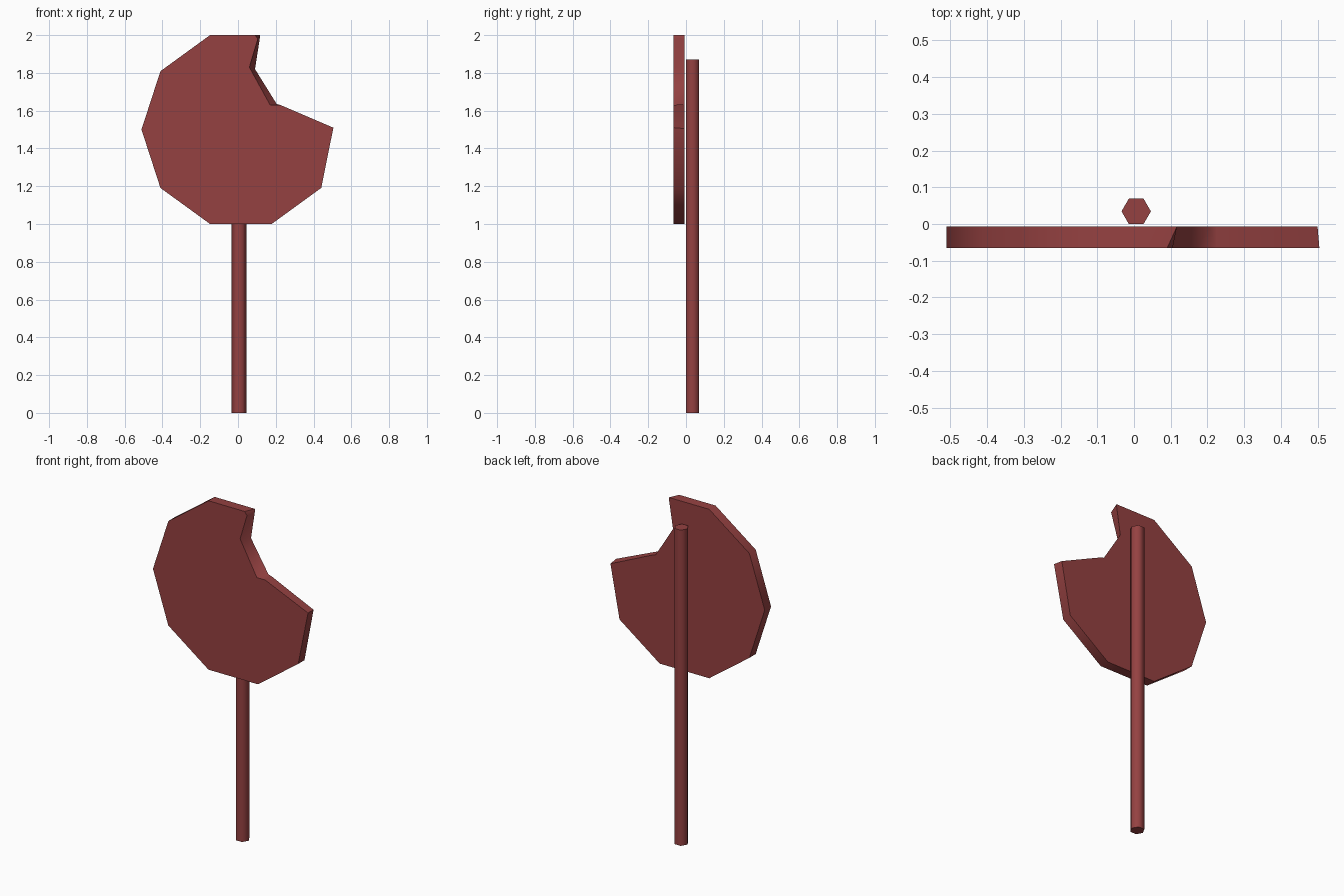
import bpy, bmesh, math

cube = bpy.data.objects.get("Cube")
if cube:
    bpy.data.objects.remove(cube, do_unlink=True)

red = bpy.data.materials.new("dark_red")
red.use_nodes = True
red.diffuse_color = (0.3, 0.053, 0.053, 1)
red.node_tree.nodes["Principled BSDF"].inputs["Base Color"].default_value = red.diffuse_color


def prism(name, start, end):
    """Solid between two matching outlines of 3D points, softly shaded."""
    bm = bmesh.new()
    a = [bm.verts.new(p) for p in start]
    b = [bm.verts.new(p) for p in end]
    bm.faces.new(a)
    bm.faces.new(b[::-1])
    n = len(a)
    for i in range(n):
        j = (i + 1) % n
        bm.faces.new((a[i], b[i], b[j], a[j]))
    bmesh.ops.recalc_face_normals(bm, faces=bm.faces)
    mesh = bpy.data.meshes.new(name)
    bm.to_mesh(mesh)
    bm.free()
    mesh.materials.append(red)
    obj = bpy.data.objects.new(name, mesh)
    bpy.context.collection.objects.link(obj)
    bpy.ops.object.select_all(action='DESELECT')
    obj.select_set(True)
    bpy.context.view_layer.objects.active = obj
    bpy.ops.object.shade_smooth_by_angle(angle=math.radians(62))
    return obj


def ring(sides, radius, cx, cy, first=0, count=None):
    """Points of a regular polygon, counter-clockwise from corner 'first'."""
    steps = range(first, first + (count or sides))
    return [(cx + radius * math.cos(math.tau * i / sides),
             cy + radius * math.sin(math.tau * i / sides)) for i in steps]


# Ten-sided disc with a slanted bite taken out of its upper left side
rim = ring(10, 0.526, 0.015, 1.5, first=3, count=7)
bite_front = [(0.505, 1.51), (0.225, 1.63), (0.17, 1.63),
              (0.06, 1.83), (0.105, 1.98), (0.09, 2.0)]
bite_back = [(0.5, 1.505), (0.225, 1.63), (0.205, 1.635),
             (0.09, 1.82), (0.115, 1.98), (0.117, 2.0)]
prism("bitten_disc",
      [(x, -0.066, z) for x, z in rim + bite_front],
      [(x, -0.007, z) for x, z in rim + bite_back])

# Six-sided stick behind the disc
section = ring(6, 0.04, 0.006, 0.0345)
prism("stick",
      [(x, y, 0) for x, y in section],
      [(x, y, 1.87) for x, y in section])
